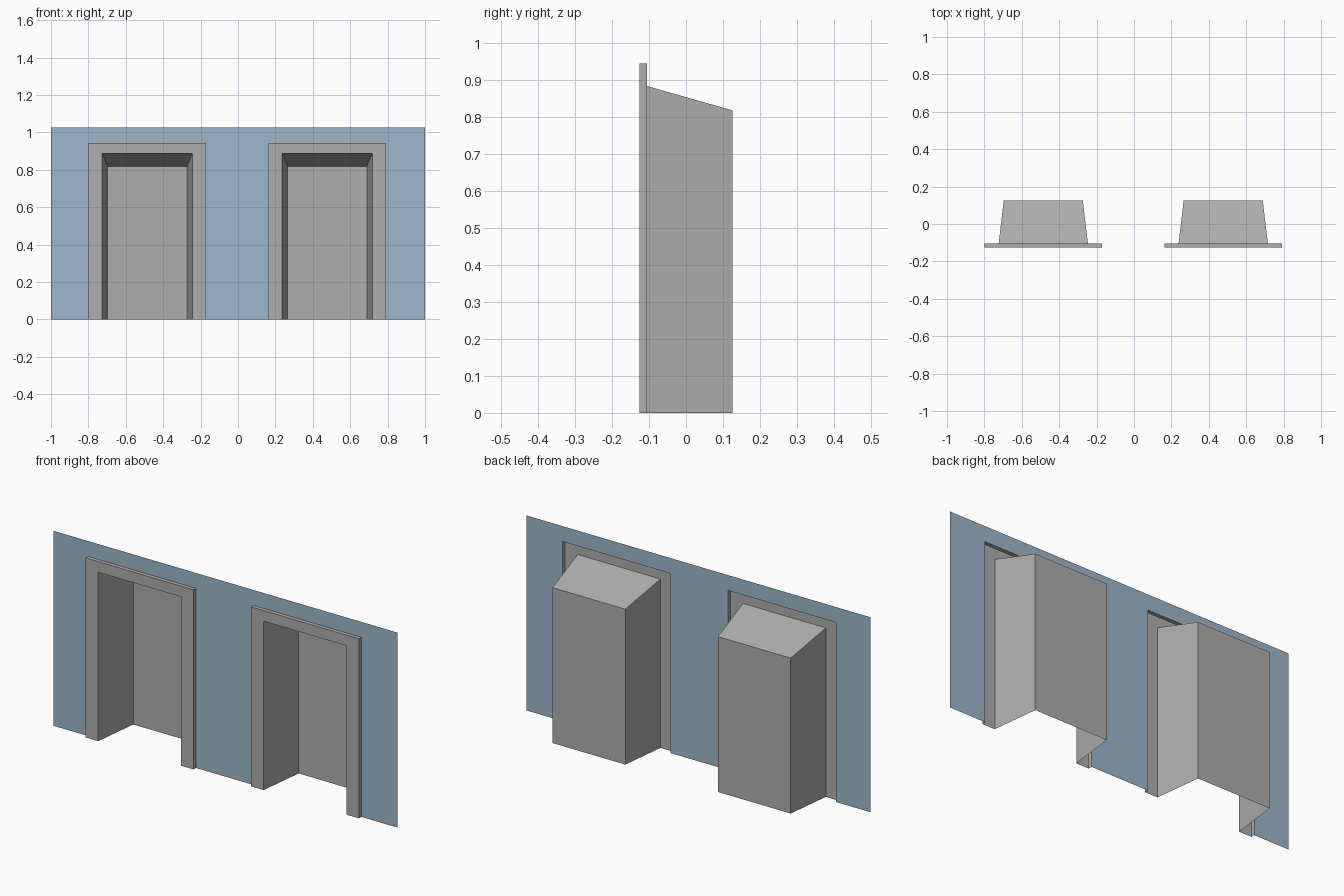
import bpy

if "Cube" in bpy.data.objects:
    bpy.data.objects.remove(bpy.data.objects["Cube"])


def material(name, rgb):
    m = bpy.data.materials.new(name)
    m.diffuse_color = (*rgb, 1)
    m.use_nodes = True
    m.node_tree.nodes["Principled BSDF"].inputs["Base Color"].default_value = m.diffuse_color
    return m


GREY = material("grey stone", (0.43, 0.43, 0.43))
BLUE = material("blue wall", (0.34, 0.48, 0.61))

CENTRES = (-0.485, 0.477)          # doorway centres
FRONT, WALL, BACK = -0.125, -0.105, 0.125
OUTER = (0.314, 0.944)             # half width, height
OPENING = (0.241, 0.888)
REAR = (0.2115, 0.817)


def build(name, verts, faces, mat):
    me = bpy.data.meshes.new(name)
    me.from_pydata(verts, [], faces)
    me.materials.append(mat)
    ob = bpy.data.objects.new(name, me)
    bpy.context.collection.objects.link(ob)
    return ob


def arch(cx, size, y):
    """Square arch: bottom left, top left, top right, bottom right."""
    w, h = size
    return [(cx - w, y, 0), (cx - w, y, h), (cx + w, y, h), (cx + w, y, 0)]


def bridge(a, b):
    """Quads joining two arches, open at the floor."""
    return [(a + i, a + i + 1, b + i + 1, b + i) for i in range(3)]


# Thin wall with two doorway notches cut from its lower edge
outline = [(-1, WALL, 0), (-1, WALL, 1.025), (1, WALL, 1.025), (1, WALL, 0)]
for cx in reversed(CENTRES):
    outline += reversed(arch(cx, OUTER, WALL))
build("wall", outline, [tuple(range(len(outline)))[::1]], BLUE)

for cx in CENTRES:
    # Raised frame, hollow behind: outer return plus front face
    build("door_frame", arch(cx, OUTER, WALL) + arch(cx, OUTER, FRONT) + arch(cx, OPENING, FRONT),
          bridge(0, 4) + bridge(4, 8), GREY)
    # Tapered alcove with sloping ceiling and closed back, no floor
    build("alcove", arch(cx, OPENING, FRONT) + arch(cx, REAR, BACK),
          bridge(0, 4) + [(4, 5, 6, 7)], GREY)
